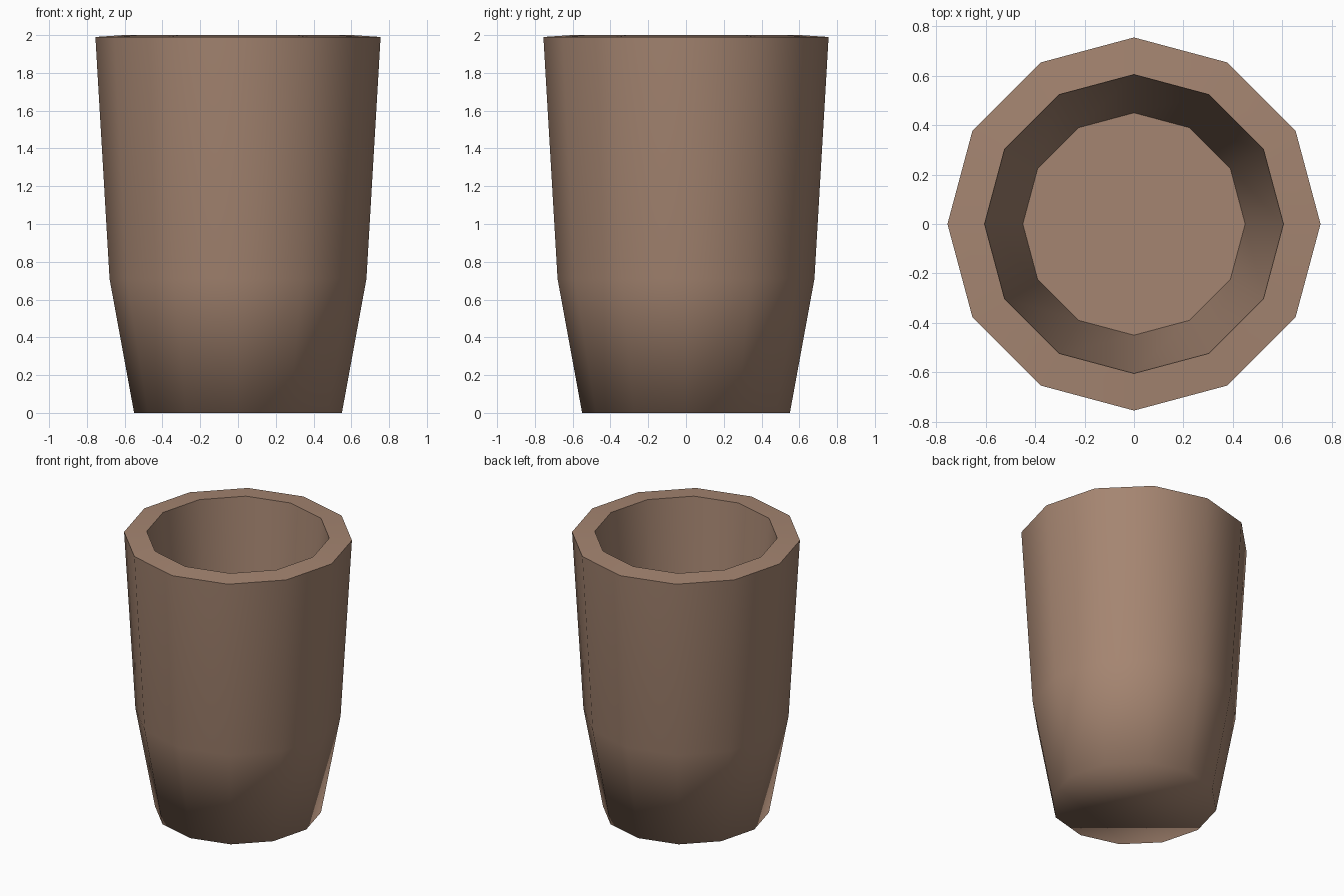
import bpy, bmesh, math

if "Cube" in bpy.data.objects:
    bpy.data.objects.remove(bpy.data.objects["Cube"])

SIDES = 12
# (radius, height) from outer base, over the rim, down to the inner floor
PROFILE = [(0.55, 0.0), (0.68, 0.71), (0.755, 1.99), (0.605, 2.0), (0.45, 0.2)]
SHARP_RINGS = (2, 3, 4)  # outer rim, inner rim, floor edge

clay = bpy.data.materials.new("clay brown")
clay.diffuse_color = (0.376, 0.235, 0.165, 1)
clay.use_nodes = True
clay.node_tree.nodes["Principled BSDF"].inputs["Base Color"].default_value = clay.diffuse_color


def ring(bm, radius, z):
    step = math.tau / SIDES
    return [bm.verts.new((radius * math.cos(i * step), radius * math.sin(i * step), z))
            for i in range(SIDES)]


bm = bmesh.new()
rings = [ring(bm, r, z) for r, z in PROFILE]

# Walls and rim
for low, high in zip(rings, rings[1:]):
    for i in range(SIDES):
        j = (i + 1) % SIDES
        bm.faces.new((low[i], low[j], high[j], high[i]))

# Base underneath and floor inside
bm.faces.new(rings[0][::-1])
bm.faces.new(rings[-1])

# Smooth round walls, crisp rim and floor
for f in bm.faces:
    f.smooth = True
for k in SHARP_RINGS:
    for i in range(SIDES):
        bm.edges.get((rings[k][i], rings[k][(i + 1) % SIDES])).smooth = False

mesh = bpy.data.meshes.new("cup")
bm.to_mesh(mesh)
bm.free()
mesh.materials.append(clay)
bpy.context.collection.objects.link(bpy.data.objects.new("cup", mesh))
